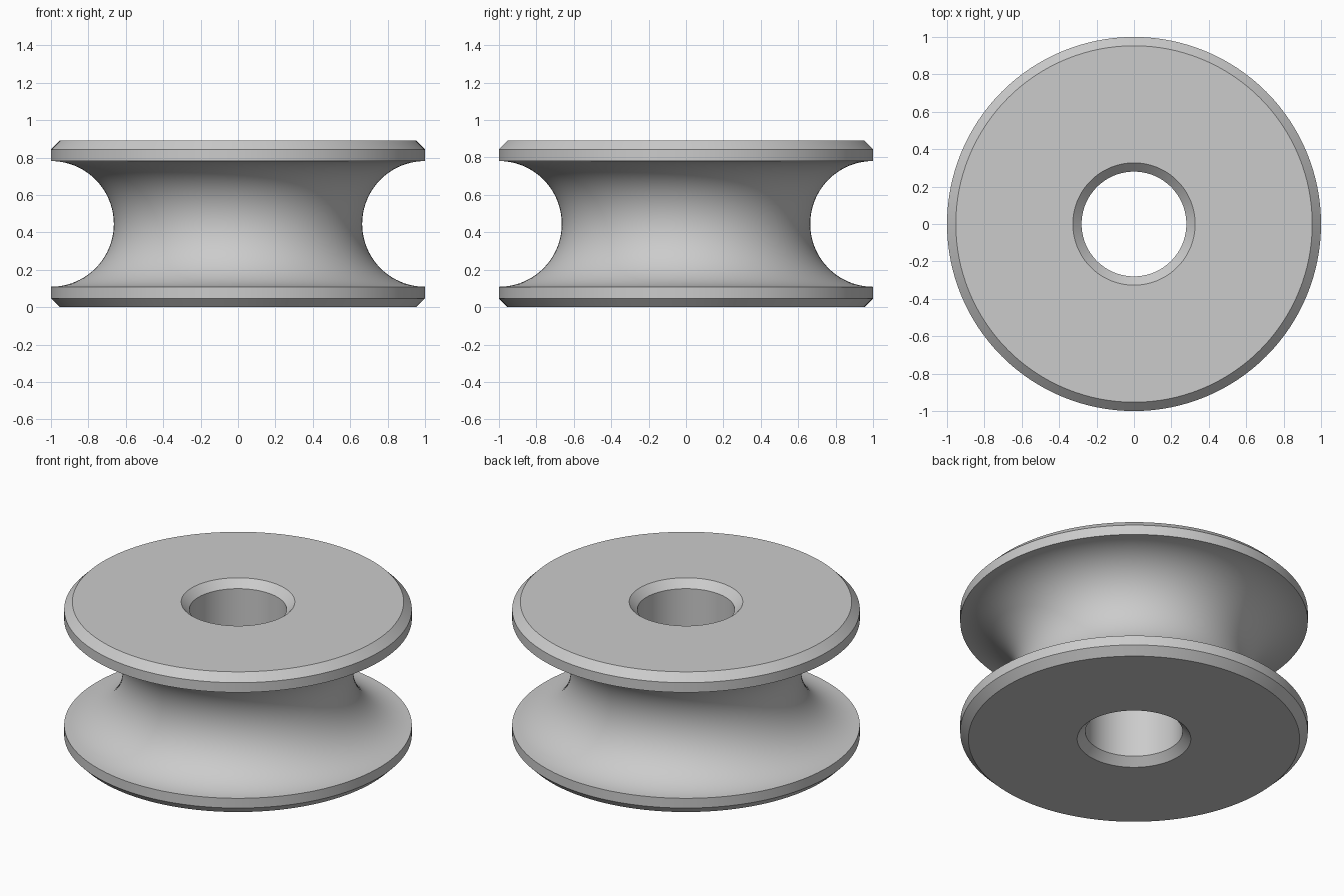
import bpy, bmesh, math
from mathutils import Matrix, Vector

if "Cube" in bpy.data.objects:
    bpy.data.objects.remove(bpy.data.objects["Cube"])

HEIGHT, RADIUS, BORE = 0.89, 1.0, 0.28
CHAMFER, GROOVE = 0.047, 0.336
SEGMENTS, ARC_STEPS = 128, 40
MID = HEIGHT / 2

# Closed half-section (radius, height): lower flange, groove, upper flange, bore
profile = [(BORE, CHAMFER), (BORE + CHAMFER, 0),
           (RADIUS - CHAMFER, 0), (RADIUS, CHAMFER)]
for i in range(ARC_STEPS + 1):
    a = -math.pi / 2 + math.pi * i / ARC_STEPS
    profile.append((RADIUS - GROOVE * math.cos(a), MID + GROOVE * math.sin(a)))
profile += [(RADIUS, HEIGHT - CHAMFER), (RADIUS - CHAMFER, HEIGHT),
            (BORE + CHAMFER, HEIGHT), (BORE, HEIGHT - CHAMFER)]

# Revolve the section around the z axis
bm = bmesh.new()
rings = []
for s in range(SEGMENTS):
    turn = Matrix.Rotation(2 * math.pi * s / SEGMENTS, 3, 'Z')
    rings.append([bm.verts.new(turn @ Vector((r, 0, z))) for r, z in profile])
n = len(profile)
for s in range(SEGMENTS):
    a, b = rings[s], rings[(s + 1) % SEGMENTS]
    for i in range(n):
        j = (i + 1) % n
        bm.faces.new((a[i], b[i], b[j], a[j]))
bmesh.ops.recalc_face_normals(bm, faces=bm.faces)

mesh = bpy.data.meshes.new("grooved_roller")
bm.to_mesh(mesh)
bm.free()
roller = bpy.data.objects.new("grooved_roller", mesh)
bpy.context.collection.objects.link(roller)

# Plain grey finish
grey = bpy.data.materials.new("light_grey")
grey.diffuse_color = (0.6, 0.6, 0.6, 1)
grey.use_nodes = True
grey.node_tree.nodes["Principled BSDF"].inputs["Base Color"].default_value = grey.diffuse_color
mesh.materials.append(grey)

# Smooth round surfaces, crisp chamfer edges
bpy.context.view_layer.objects.active = roller
roller.select_set(True)
bpy.ops.object.shade_smooth_by_angle(angle=math.radians(30))
